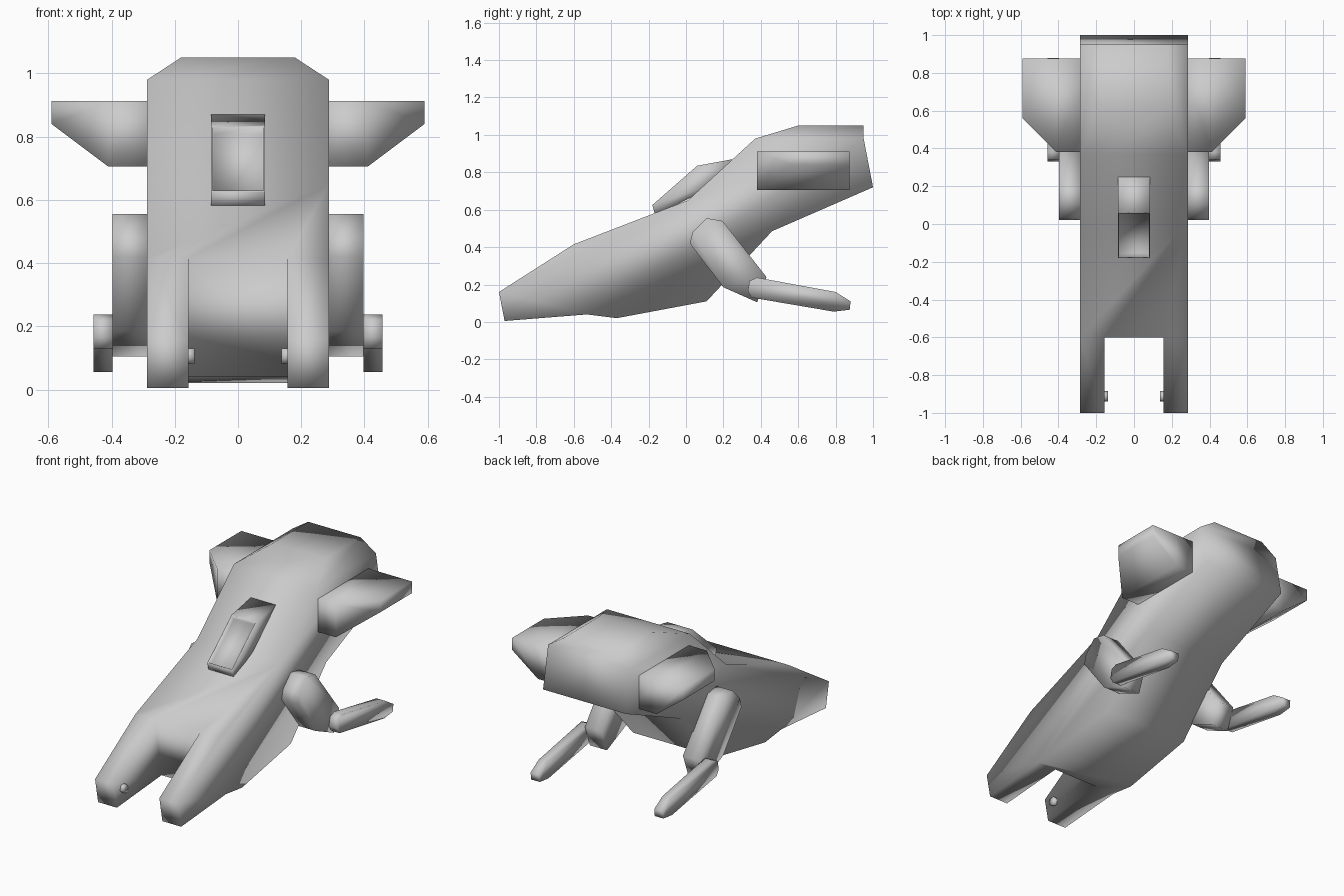
import bpy
import bmesh

if "Cube" in bpy.data.objects:
    bpy.data.objects.remove(bpy.data.objects["Cube"], do_unlink=True)

grey = bpy.data.materials.new("light_grey")
grey.use_nodes = True
grey.diffuse_color = (0.6, 0.6, 0.6, 1)
grey.node_tree.nodes["Principled BSDF"].inputs["Base Color"].default_value = (0.6, 0.6, 0.6, 1)


def finish(bm, name):
    """Turn a bmesh into a smooth grey object."""
    bmesh.ops.recalc_face_normals(bm, faces=bm.faces)
    for f in bm.faces:
        f.smooth = True
    mesh = bpy.data.meshes.new(name)
    bm.to_mesh(mesh)
    bm.free()
    mesh.materials.append(grey)
    obj = bpy.data.objects.new(name, mesh)
    bpy.context.collection.objects.link(obj)
    return obj


def loft(rings):
    """Skin a row of equal-length point rings and close both ends."""
    bm = bmesh.new()
    rows = [[bm.verts.new(p) for p in ring] for ring in rings]
    n = len(rows[0])
    for a, b in zip(rows, rows[1:]):
        for i in range(n):
            j = (i + 1) % n
            bm.faces.new((a[i], a[j], b[j], b[i]))
    bm.faces.new(rows[0])
    bm.faces.new(rows[-1])
    bmesh.ops.recalc_face_normals(bm, faces=bm.faces)
    return bm


def prism(profile, x0, x1):
    """Side profile of (y, z) points extruded across x."""
    return loft([[(x, y, z) for y, z in profile] for x in (x0, x1)])


# Main body with a chamfered roof cap
HALF = 0.287
body_profile = [(-1, 0.16), (-0.97, 0.005), (-0.53, 0.04), (-0.37, 0.02), (0.11, 0.11),
                (0.46, 0.485), (1, 0.72), (0.95, 0.98), (0.37, 0.98), (0.01, 0.65),
                (-0.6, 0.415)]
bm = prism(body_profile, -HALF, HALF)
roof = max(bm.faces, key=lambda f: f.calc_center_median().z)
cap = bmesh.ops.extrude_face_region(bm, geom=[roof])["geom"]
bmesh.ops.delete(bm, geom=[roof], context="FACES")
for v in cap:
    if isinstance(v, bmesh.types.BMVert):
        v.co.x *= 0.18 / HALF
        v.co.z = 1.05
        if v.co.y < 0.5:
            v.co.y = 0.6
body = finish(bm, "body")

# Slot that splits the nose into two prongs
slot_profile = [(-1.2, -0.2), (-0.485, -0.2), (-0.53, 0.04), (-0.6, 0.415),
                (-0.637, 0.61), (-1.2, 0.61)]
cutter = finish(prism(slot_profile, -0.157, 0.157), "slot_cutter")
cutter.hide_render = True
cutter.hide_set(True)
cut = body.modifiers.new("nose_slot", "BOOLEAN")
cut.object = cutter
cut.operation = "DIFFERENCE"
cut.solver = "EXACT"

# Canopy hump with a recessed window on its sloping front
bm = prism([(-0.165, 0.57), (-0.18, 0.625), (0.06, 0.835), (0.25, 0.87), (0.2, 0.75)],
           -0.086, 0.086)
bm.faces.ensure_lookup_table()
front = min((f for f in bm.faces if f.normal.z > 0.5), key=lambda f: f.calc_center_median().y)
bmesh.ops.inset_region(bm, faces=[front], thickness=0.008)
bmesh.ops.inset_region(bm, faces=[front], thickness=0.004, depth=-0.03)
finish(bm, "canopy")

# Paired parts
thigh = [(0.02, 0.42), (0.035, 0.48), (0.11, 0.555), (0.195, 0.54), (0.43, 0.24),
         (0.38, 0.105), (0.2, 0.185)]
foot = [(0.33, 0.165), (0.34, 0.22), (0.38, 0.237), (0.8, 0.16), (0.88, 0.11),
        (0.875, 0.065), (0.79, 0.055), (0.35, 0.13)]
peg = [(-0.94, 0.1), (-0.92, 0.08), (-0.89, 0.08), (-0.885, 0.11), (-0.9, 0.13), (-0.93, 0.13)]

# Side pods: x position, front edge y, bottom z
pod_sections = [(0.25, 0.38, 0.705), (0.41, 0.38, 0.705), (0.59, 0.56, 0.84)]

for side, s in (("left", 1), ("right", -1)):
    finish(prism(thigh, s * 0.28, s * 0.397), side + "_upper_leg")
    finish(prism(foot, s * 0.397, s * 0.457), side + "_lower_leg")
    finish(prism(peg, s * 0.137, s * 0.17), side + "_prong_peg")
    pod = [[(s * x, y, z), (s * x, 0.875, z), (s * x, 0.875, 0.912), (s * x, y, 0.912)]
           for x, y, z in pod_sections]
    finish(loft(pod), side + "_pod")
